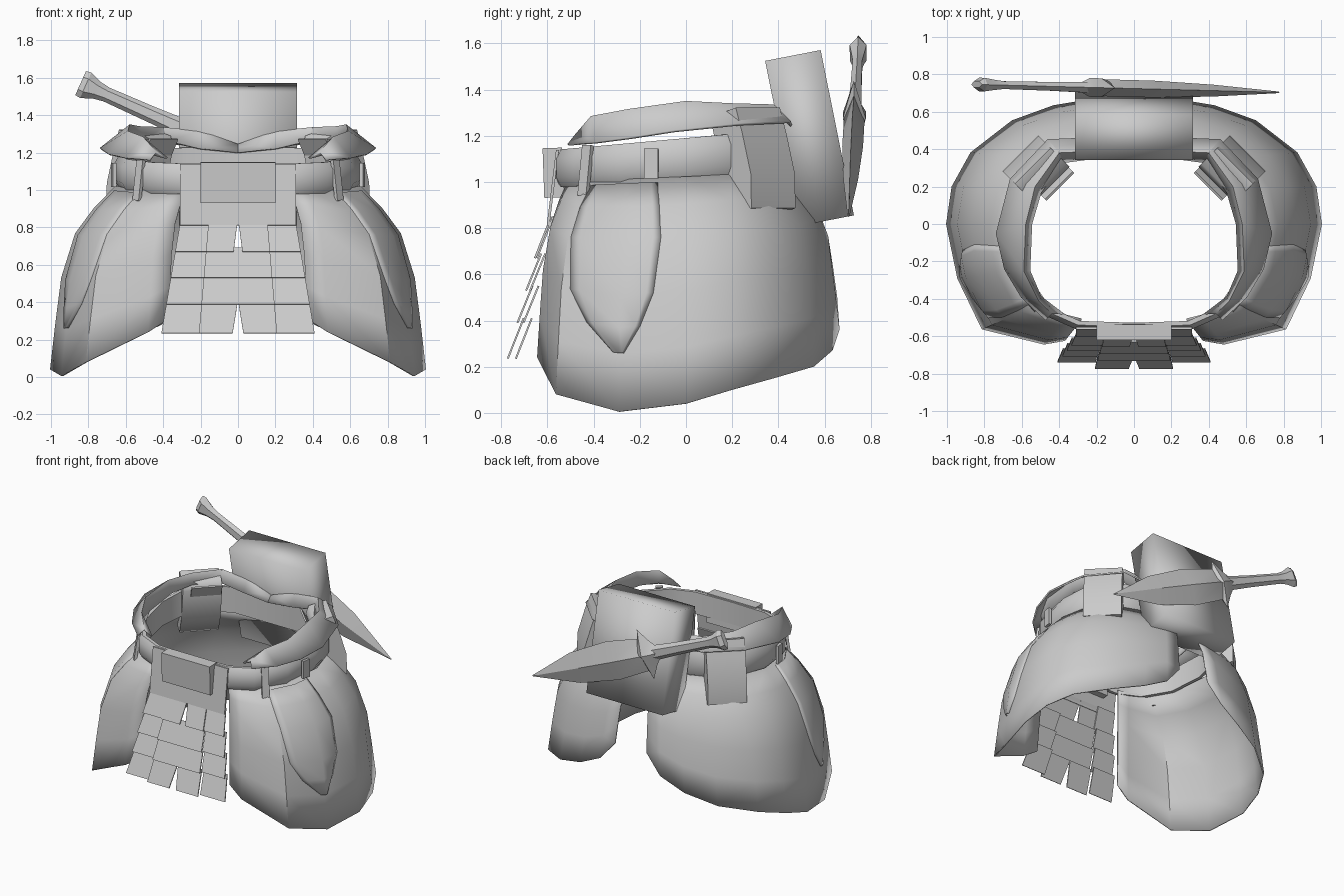
import bpy, bmesh, math
from mathutils import Vector, Matrix

cube = bpy.data.objects.get("Cube")
if cube:
    bpy.data.objects.remove(cube, do_unlink=True)

GREY = (0.6, 0.6, 0.6, 1)
mat = bpy.data.materials.new("plain_grey")
mat.use_nodes = True
mat.diffuse_color = GREY
bsdf = next(n for n in mat.node_tree.nodes if n.type == 'BSDF_PRINCIPLED')
bsdf.inputs["Base Color"].default_value = GREY


def add(name, verts, faces, thick=0, mirror=False, angle=40, matrix=None):
    """Make an object from points and faces, optionally thickened and mirrored."""
    bm = bmesh.new()
    vs = [bm.verts.new(v) for v in verts]
    for f in faces:
        bm.faces.new([vs[i] for i in f])
    bmesh.ops.remove_doubles(bm, verts=bm.verts, dist=0.0005)
    bmesh.ops.recalc_face_normals(bm, faces=bm.faces)
    if matrix:
        bm.transform(matrix)
    me = bpy.data.meshes.new(name)
    bm.to_mesh(me)
    bm.free()
    me.materials.append(mat)
    ob = bpy.data.objects.new(name, me)
    bpy.context.collection.objects.link(ob)
    if angle:
        bpy.ops.object.select_all(action='DESELECT')
        ob.select_set(True)
        bpy.context.view_layer.objects.active = ob
        bpy.ops.object.shade_smooth_by_angle(angle=math.radians(angle))
    if thick:
        m = ob.modifiers.new("thickness", 'SOLIDIFY')
        m.thickness, m.offset = thick, 0
    if mirror:
        ob.modifiers.new("mirror", 'MIRROR')


def grid(name, rows, wrap_rows=False, wrap_cols=False, caps=False, **kw):
    """Skin a list of equally long point rows."""
    n, m = len(rows), len(rows[0])
    faces = [(i * m + j, i * m + (j + 1) % m,
              (i + 1) % n * m + (j + 1) % m, (i + 1) % n * m + j)
             for i in range(n if wrap_rows else n - 1)
             for j in range(m if wrap_cols else m - 1)]
    if caps:
        faces += [tuple(range(m)), tuple(range((n - 1) * m, n * m))]
    add(name, [p for r in rows for p in r], faces, **kw)


def prism(name, profile, width, loc, tilt=0, yaw=0, **kw):
    """Extrude a side profile of (y, z) points along x, then tilt and turn it."""
    rows = [[(x, y, z) for y, z in profile] for x in (-width / 2, width / 2)]
    place = (Matrix.Translation(loc) @ Matrix.Rotation(math.radians(yaw), 4, 'Z')
             @ Matrix.Rotation(math.radians(tilt), 4, 'X'))
    grid(name, rows, wrap_cols=True, caps=True, matrix=place, **kw)


def box(name, size, loc, **kw):
    y, z = size[1] / 2, size[2] / 2
    prism(name, [(-y, -z), (y, -z), (y, z), (-y, z)], size[0], loc, **kw)


# Belt: bulging band swept round the waist, rising toward the back
half = [(0, -.55), (.3, -.54), (.46, -.47), (.595, -.28), (.635, -.02),
        (.6, .18), (.45, .35), (.3, .4), (0, .4)]
loop = half + [(-x, y) for x, y in half[-2:0:-1]]
section = [(1, 0), (1.04, .25), (1.04, .75), (1, 1), (.96, 1), (.96, 0)]
rows = []
for x, y in loop:
    low, high = 1.01 + .06 * y, 1.19 + .09 * y
    rows.append([(x * k, y * k, low + (high - low) * h) for k, h in section])
grid("belt", rows, wrap_rows=True, wrap_cols=True)

# Folded collar above the belt: inner edge, ridge, outer edge
collar = [
    [(.38, -.48, 1.17), (.44, -.48, 1.2), (.47, -.51, 1.16)],
    [(.5, -.39, 1.2), (.51, -.41, 1.28), (.6, -.39, 1.17)],
    [(.56, -.25, 1.22), (.59, -.25, 1.31), (.69, -.24, 1.19)],
    [(.55, 0, 1.26), (.58, 0, 1.345), (.735, -.05, 1.22)],
    [(.5, .17, 1.27), (.53, .2, 1.335), (.66, .24, 1.25)],
    [(.38, .33, 1.26), (.4, .38, 1.33), (.46, .45, 1.26)],
    [(.2, .355, 1.22), (.2, .39, 1.31), (.2, .46, 1.23)],
    [(0, .355, 1.2), (0, .39, 1.24), (0, .46, 1.2)]]
grid("collar", collar, thick=.012, mirror=True, angle=35)

# Hip flaps: each rib joins a point on the belt to a point on the hem
ribs = [((.28, -.51, 1), (.37, -.62, .31)), ((.36, -.49, 1), (.48, -.64, .24)),
        ((.5, -.42, 1), (.81, -.56, .08)),
        ((.61, -.24, 1.01), (.94, -.29, .005)), ((.65, 0, 1.02), (1, 0, .04)),
        ((.6, .19, 1.03), (.97, .2, .1)), ((.46, .34, 1.03), (.87, .38, .15)),
        ((.3, .4, 1.03), (.65, .55, .2)), ((.15, .42, 1.03), (.43, .63, .27)),
        ((.08, .42, 1.03), (.25, .66, .36)), ((.03, .42, 1.03), (.13, .65, .5))]
flare = [(0, 0), (.12, .33), (.26, .62), (.5, .83), (.75, .92), (1, 1)]


def flap_point(u, t, out=0.0):
    i = min(int(u), len(ribs) - 2)
    top, hem = (Vector(ribs[i][k]).lerp(Vector(ribs[i + 1][k]), u - i) for k in (0, 1))
    (t0, h0), (t1, h1) = next(s for s in zip(flare, flare[1:]) if t <= s[1][0])
    p = top.lerp(hem, h0 + (h1 - h0) * (t - t0) / (t1 - t0))
    p.z = top.z + (hem.z - top.z) * t
    return p + Vector((p.x, p.y, .15)).normalized() * out


grid("hip_flap", [[flap_point(u, t) for t, h in flare] for u in range(len(ribs))],
     thick=.01, mirror=True)

# Raised shield-shaped panel on each flap
panel = []
for t, front, back in ((.02, .9, .5), (.12, .95, .55), (.26, .95, .6), (.5, .85, .5),
                       (.64, .55, .3), (.75, .1, .06)):
    panel.append([flap_point(3 + w, t, out) for w, out in (
        (-front, .004), (-front * .8, .016), (0, .016), (back * .8, .016), (back, .004))])
grid("flap_panel", panel, mirror=True, thick=.004)

# Belt loops
for name, size, loc, tilt, yaw in (
        ("front_belt_loop", (.05, .02, .22), (.53, -.435, 1.05), -8, 48),
        ("side_belt_loop", (.06, .02, .13), (.665, -.15, 1.08), 0, 80)):
    for side, s in (("left", 1), ("right", -1)):
        box(f"{side}_{name}", size, (s * loc[0], loc[1], loc[2]), tilt=tilt, yaw=s * yaw)

# Buckle and the apron band behind it
box("buckle", (.4, .085, .215), (0, -.575, 1.04), tilt=2)
box("apron_band", (.62, .012, .33), (0, -.577, .975), tilt=-7)

# Apron: four columns of overlapping plates that flare outward
levels = (.83, .67, .53, .39, .235)


def apron_point(f, z, lift):
    return (f * (.31 + (.82 - z) * .17), -.6 - (.82 - z) * .27 - lift, z)


for column, (f0, f1, back) in enumerate(((.0, .51, .0), (.5, 1, .035))):
    for r in range(4):
        hi, lo = levels[r] + .02, levels[r + 1]
        drop = back * (r + 1) / 4
        notch = .07 if column == 0 and r in (0, 3) else 0
        quad = [apron_point(f0, hi, -.008 - drop), apron_point(f1, hi, -.008 - drop),
                apron_point(f1, lo, .014 - drop), apron_point(f0 + notch, lo, .014 - drop)]
        add(f"apron_plate_{column + 1}_{r + 1}", quad, [(0, 1, 2, 3)], thick=.008,
            mirror=True, angle=0)

# Side pouches with a strap hooked over the belt
pouch = [(-.085, .17), (-.05, .22), (.075, .22), (.085, .1), (.09, -.08), (.055, -.225),
         (-.045, -.225), (-.085, -.08)]
for side, s in (("left", 1), ("right", -1)):
    prism(side + "_pouch", pouch, .27, (s * .53, .3, 1.09), tilt=15, yaw=-45 * s, angle=75)
    box(side + "_pouch_strap", (.21, .012, .1), (s * .415, .22, 1.23), tilt=30, yaw=-45 * s)

# Large case on the back
case = [(-.125, .365), (.12, .365), (.125, -.365), (-.12, -.365)]
prism("back_case", case, .63, (0, .535, 1.19), tilt=11, angle=100)

# Dagger slung across the case, lofted along its length
hang = (Matrix.Translation((-.22, .73, 1.295)) @ Matrix.Rotation(math.radians(-1.5), 4, 'Z')
        @ Matrix.Rotation(math.radians(24), 4, 'Y'))


def loft(name, stations, sides):
    rows = []
    for s, w, d in stations:
        ring = [2 * math.pi * k / sides for k in range(sides)]
        rows.append([(s, d * math.sin(a), w * math.cos(a)) for a in ring])
    grid(name, rows, wrap_cols=True, caps=True, matrix=hang, angle=30)


loft("dagger_blade", [(0, .05, .03), (.04, .115, .045), (.35, .14, .045),
                      (.7, .11, .032), (1.09, .004, .004)], 4)
loft("dagger_handle", [(-.68, .07, .02), (-.65, .075, .042), (-.59, .05, .032), (-.53, .04, .024),
                       (-.25, .045, .027), (0, .055, .034)], 6)
loft("dagger_guard", [(-.06, .05, .03), (-.02, .09, .05), (.05, .18, .05), (.09, .05, .04)], 4)
